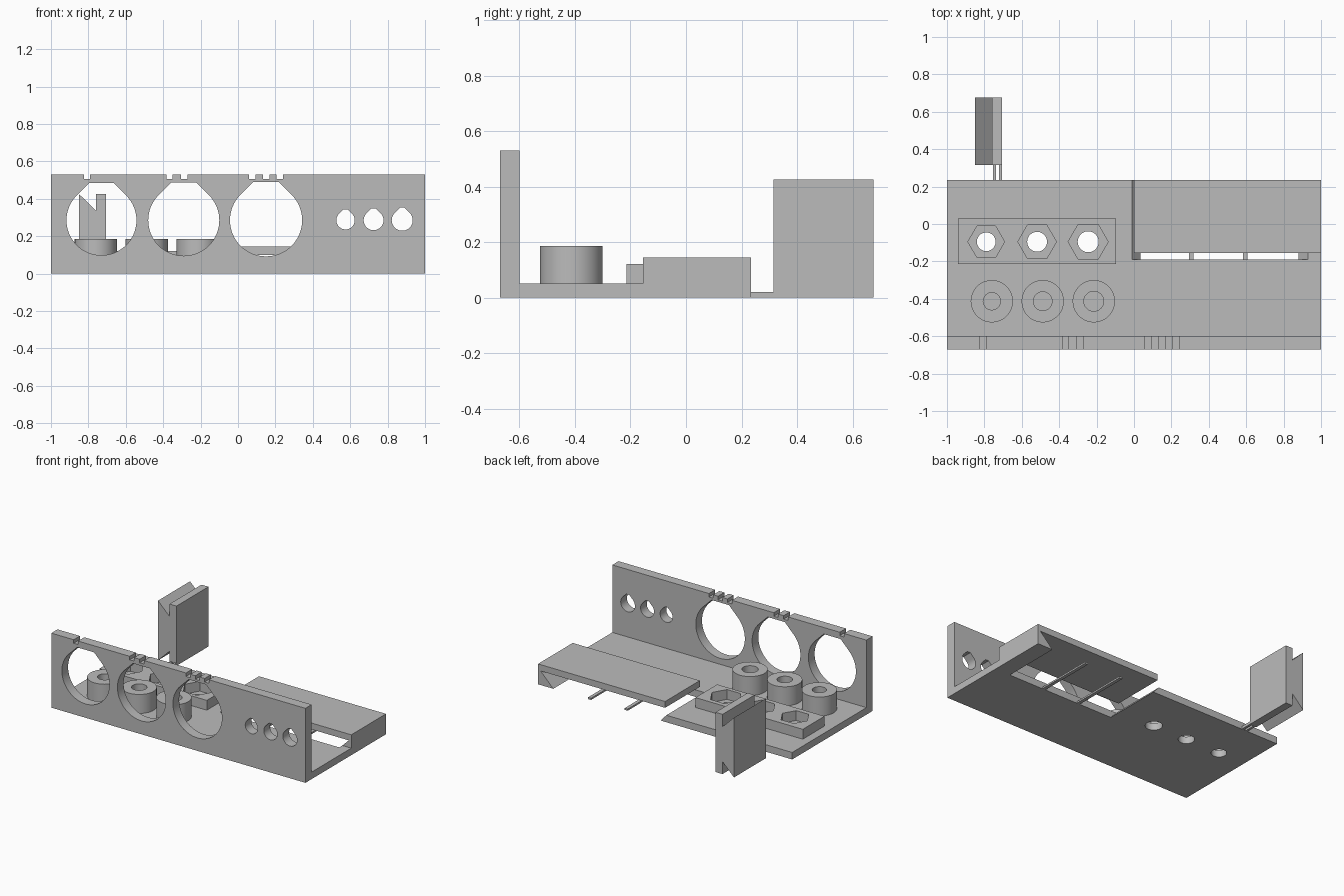
import bpy, bmesh, math
from mathutils import Vector

cube = bpy.data.objects.get("Cube")
if cube:
    bpy.data.objects.remove(cube, do_unlink=True)

grey = bpy.data.materials.new("plain grey")
grey.use_nodes = True
grey.diffuse_color = (0.5, 0.5, 0.5, 1)
grey.node_tree.nodes["Principled BSDF"].inputs["Base Color"].default_value = grey.diffuse_color


def prism(name, points, axis, low, high):
    """Extrude a 2D outline along x, y or z."""
    place = {"x": lambda a, b, t: (t, a, b),
             "y": lambda a, b, t: (a, t, b),
             "z": lambda a, b, t: (a, b, t)}[axis]
    bm = bmesh.new()
    face = bm.faces.new([bm.verts.new(place(a, b, low)) for a, b in points])
    top = bmesh.ops.extrude_face_region(bm, geom=[face])["geom"]
    shift = Vector(place(0, 0, high - low))
    bmesh.ops.translate(bm, vec=shift, verts=[g for g in top if isinstance(g, bmesh.types.BMVert)])
    bmesh.ops.recalc_face_normals(bm, faces=bm.faces)
    mesh = bpy.data.meshes.new(name)
    bm.to_mesh(mesh)
    bm.free()
    mesh.materials.append(grey)
    obj = bpy.data.objects.new(name, mesh)
    bpy.context.collection.objects.link(obj)
    return obj


def box(name, x0, x1, y0, y1, z0, z1):
    return prism(name, [(x0, y0), (x1, y0), (x1, y1), (x0, y1)], "z", z0, z1)


def ring(x, y, r, sides):
    return [(x + r * math.cos(math.tau * i / sides), y + r * math.sin(math.tau * i / sides))
            for i in range(sides)]


def teardrop(x, z, r, top):
    """Circle whose upper part is two 45 degree lines ending in a flat."""
    pts = []
    for i in range(49):
        a = math.radians(135 + 270 * i / 48)
        pts.append((x + r * math.cos(a), z + r * math.sin(a)))
    half = r * math.sqrt(2) - top
    return pts + [(x + half, z + top), (x - half, z + top)]


def combine(obj, others, operation):
    for other in others:
        mod = obj.modifiers.new("boolean", "BOOLEAN")
        mod.operation, mod.solver, mod.object = operation, "EXACT", other
        bpy.context.view_layer.objects.active = obj
        bpy.ops.object.modifier_apply(modifier=mod.name)
        bpy.data.objects.remove(other, do_unlink=True)


# L-shaped frame: front wall and floor, with the raised shelf block
FLOOR = 0.05
frame = prism("frame", [(-0.67, 0), (0.235, 0), (0.235, FLOOR), (-0.6, FLOOR),
                        (-0.6, 0.53), (-0.67, 0.53)], "x", -1, 1)
combine(frame, [box("shelf", 0, 1, -0.155, 0.235, 0.01, 0.145)], "UNION")

# Raised block that holds the nuts
combine(frame, [box("nut_block", -0.94, -0.095, -0.215, 0.03, 0.03, 0.12)], "UNION")

# Tapered slot under the shelf
cutters = [prism("slot", [(0.044, -0.01), (0.87, -0.01), (0.98, 0.1), (-0.055, 0.1)],
                 "y", -0.19, 0.4)]

# Large and small teardrop windows in the wall
for x, r in ((-0.73, 0.187), (-0.29, 0.19), (0.15, 0.193)):
    cutters.append(prism("window", teardrop(x, 0.285, r, r * 1.06), "y", -0.7, -0.55))
for x, r in ((0.575, 0.049), (0.725, 0.053), (0.878, 0.056)):
    cutters.append(prism("small_window", teardrop(x, 0.285, r, r * 1.2), "y", -0.7, -0.55))

# Counting notches on the wall's top edge
for x in (-0.807, -0.366, -0.288, 0.077, 0.151, 0.223):
    cutters.append(box("notch", x - 0.017, x + 0.017, -0.7, -0.55, 0.505, 0.6))

# Hexagonal nut pockets with through holes
for x, hex_r, r in ((-0.79, 0.098, 0.05), (-0.518, 0.103, 0.053), (-0.245, 0.107, 0.056)):
    cutters.append(prism("nut_pocket", ring(x, -0.095, hex_r, 6), "z", FLOOR, 0.2))
    cutters.append(prism("bolt_hole", ring(x, -0.095, r, 48), "z", -0.1, 0.2))
combine(frame, cutters, "DIFFERENCE")

# Hollow round posts
posts = []
for i, (x, r) in enumerate(((-0.76, 0.046), (-0.488, 0.05), (-0.215, 0.053))):
    post = prism(f"post_{i + 1}", ring(x, -0.413, 0.113, 64), "z", FLOOR, 0.185)
    combine(post, [prism("bore", ring(x, -0.413, r, 48), "z", 0, 0.3)], "DIFFERENCE")
    posts.append(post)

# Thin support strips across the slot
for i, x in enumerate((0.307, 0.595)):
    box(f"support_strip_{i + 1}", x - 0.012, x + 0.012, -0.19, 0.235, 0, 0.012)

# Separate dovetail slider standing behind, joined by two thin ties
H, D = 0.425, 0.088
prism("dovetail_slider", [(-0.85, 0), (-0.76, D), (-0.76, 0), (-0.705, 0),
                          (-0.705, H), (-0.76, H), (-0.76, H - D), (-0.85, H)],
      "y", 0.315, 0.675)
for i, x in enumerate((-0.745, -0.713)):
    box(f"slider_tie_{i + 1}", x - 0.008, x + 0.008, 0.23, 0.32, 0, 0.02)

# Smooth the round walls, keep the edges sharp
for obj in [frame] + posts:
    bpy.ops.object.select_all(action="DESELECT")
    obj.select_set(True)
    bpy.context.view_layer.objects.active = obj
    bpy.ops.object.shade_smooth_by_angle(angle=math.radians(30))
